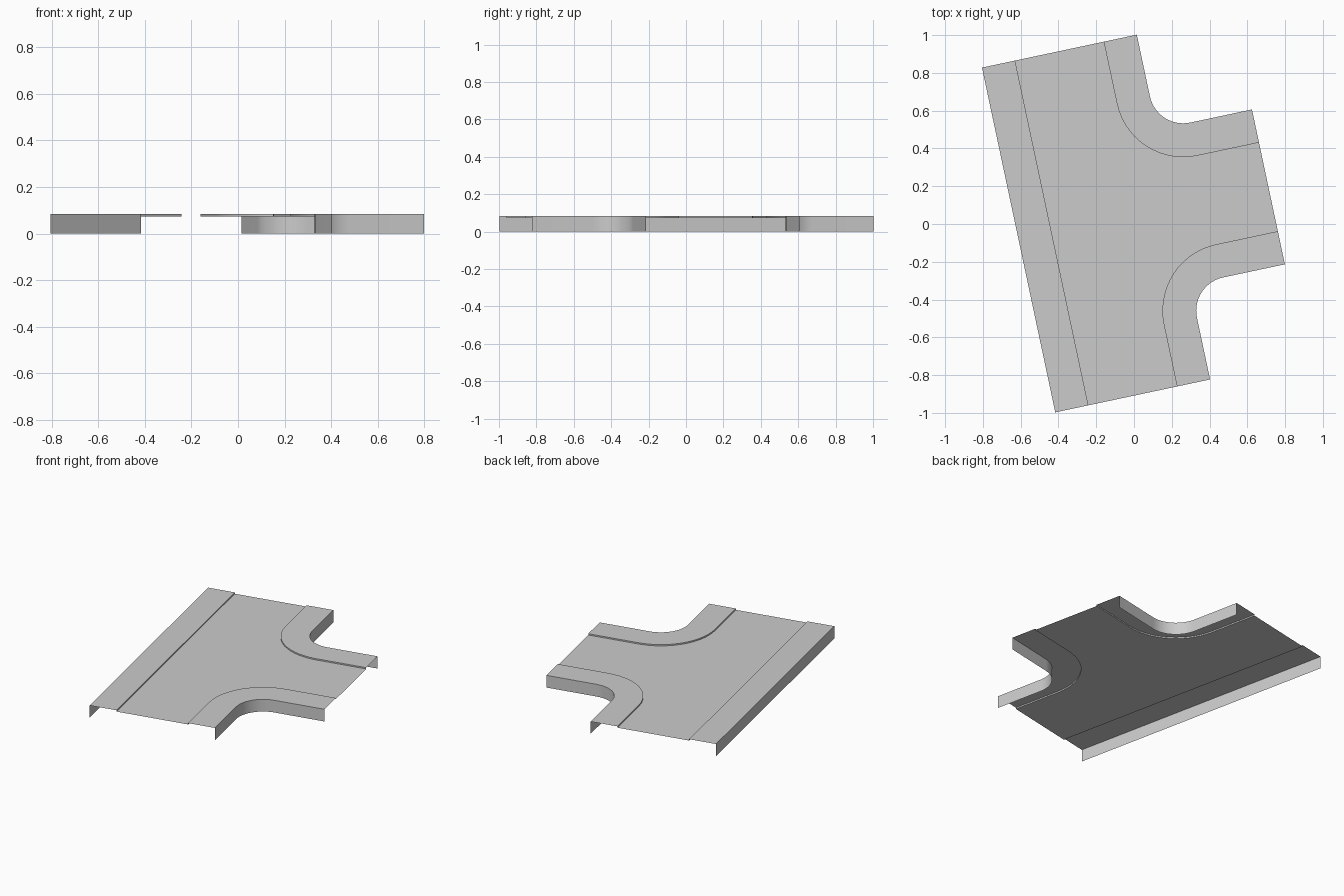
import bpy, bmesh, math
from mathutils import Matrix

if "Cube" in bpy.data.objects:
    bpy.data.objects.remove(bpy.data.objects["Cube"])

HALF = 0.933      # half length of the square junction plan
OUT = 0.419       # road centre to outer wall
KERB = 0.24       # road centre to kerb
ARC = 0.599       # corner arc centre
TOP, ROAD = 0.083, 0.074
SEGS = 14
PLACE = Matrix.Translation((-0.201, 0.0025, 0)) @ Matrix.Rotation(math.radians(12), 4, 'Z')

grey = bpy.data.materials.new("concrete_grey")
grey.diffuse_color = (0.6, 0.6, 0.6, 1)
grey.use_nodes = True
grey.node_tree.nodes["Principled BSDF"].inputs["Base Color"].default_value = grey.diffuse_color


def straight(d):
    return [(-d, -HALF), (-d, HALF)]


def corner(d, side):
    """Line, concentric fillet arc, line; side = 1 or -1 mirrors it in y."""
    r = ARC - d
    pts = [(d, HALF)]
    for i in range(SEGS + 1):
        a = math.pi + math.pi / 2 * i / SEGS
        pts.append((ARC + r * math.cos(a), ARC + r * math.sin(a)))
    pts.append((HALF, d))
    return pts if side > 0 else [(x, -y) for x, y in reversed(pts)]


def finish(name, bm):
    bm.normal_update()
    for f in bm.faces:
        f.smooth = True
    for e in bm.edges:
        e.smooth = len(e.link_faces) == 2 and e.calc_face_angle() < math.radians(30)
    me = bpy.data.meshes.new(name)
    bm.to_mesh(me)
    bm.free()
    me.materials.append(grey)
    ob = bpy.data.objects.new(name, me)
    ob.matrix_world = PLACE
    bpy.context.collection.objects.link(ob)


def sidewalk(name, path):
    """Outer wall, walking surface and kerb riser swept along a path."""
    bm = bmesh.new()
    profile = [(OUT, 0), (OUT, TOP), (KERB, TOP), (KERB, ROAD)]
    rows = [[bm.verts.new((x, y, z)) for x, y in path(d)] for d, z in profile]
    for a, b in zip(rows, rows[1:]):
        for i in range(len(a) - 1):
            bm.faces.new((a[i], b[i], b[i + 1], a[i + 1]))
    finish(name, bm)


# sidewalks
sidewalk("long_sidewalk", straight)
sidewalk("corner_sidewalk_back", lambda d: corner(d, 1))
sidewalk("corner_sidewalk_front", lambda d: corner(d, -1))

# road surface between the kerbs
bm = bmesh.new()
outline = list(reversed(straight(KERB))) + list(reversed(corner(KERB, -1))) + list(reversed(corner(KERB, 1)))
face = bm.faces.new([bm.verts.new((x, y, ROAD)) for x, y in outline])
face.normal_update()
if face.normal.z < 0:
    face.normal_flip()
finish("road_surface", bm)
